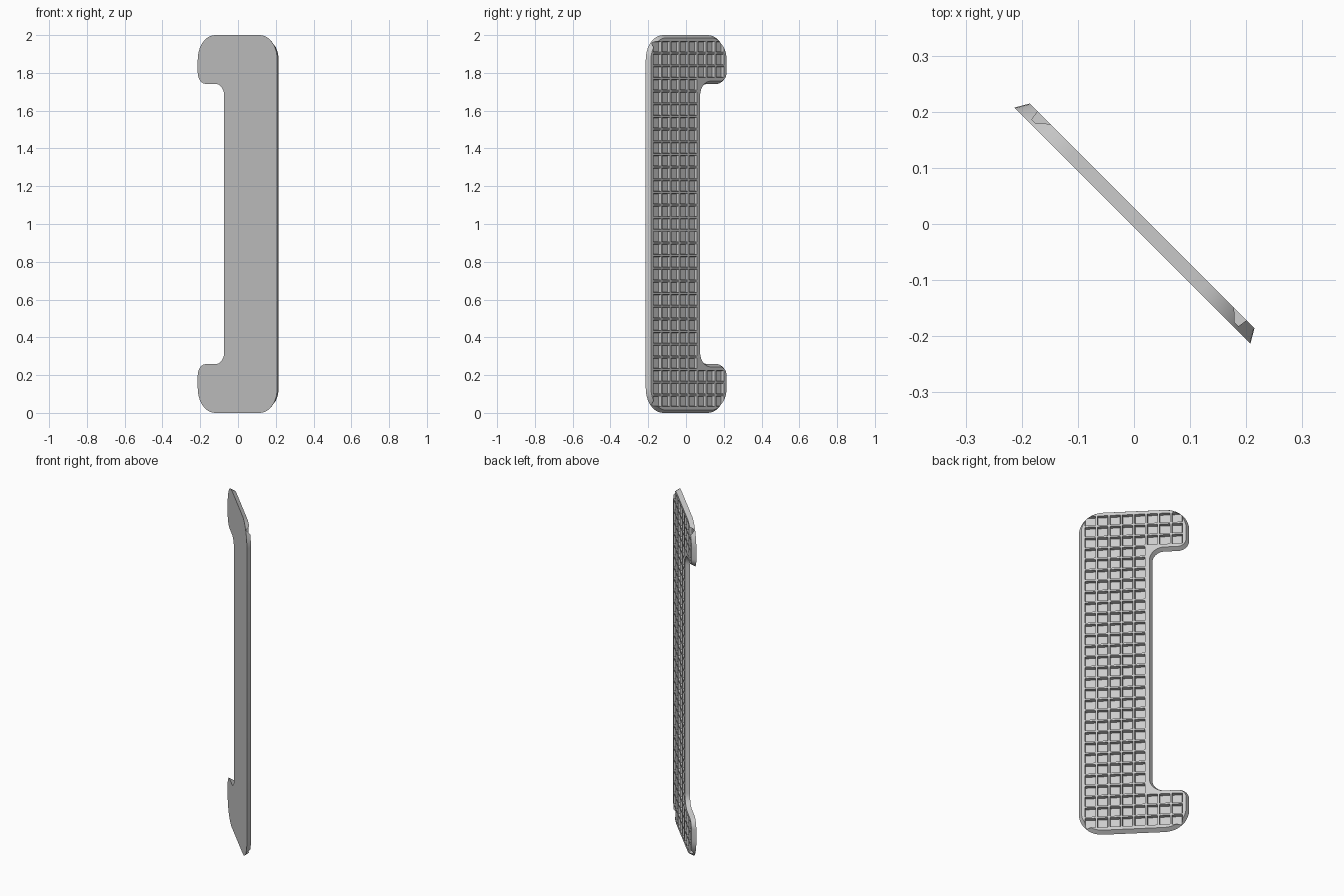
import bpy, bmesh, math
from mathutils import Vector

cube = bpy.data.objects.get("Cube")
if cube:
    bpy.data.objects.remove(cube)

FRONT, BACK = -0.004, 0.0207   # plate faces, measured along its normal
DRAFT = 0.0145                 # how far the back outline is drawn in
PITCH = 0.067                  # pocket spacing
DEPTH = 0.018

grey = bpy.data.materials.new("light grey")
grey.use_nodes = True
grey.diffuse_color = (0.6, 0.6, 0.6, 1)
grey.node_tree.nodes["Principled BSDF"].inputs["Base Color"].default_value = (0.6, 0.6, 0.6, 1)


def place(s, n, z):
    """Plate coordinates (along, normal, up) turned 45 degrees."""
    return Vector(((s + n) / math.sqrt(2), (n - s) / math.sqrt(2), z))


def make_object(name, bm):
    bmesh.ops.recalc_face_normals(bm, faces=bm.faces)
    mesh = bpy.data.meshes.new(name)
    bm.to_mesh(mesh)
    bm.free()
    mesh.materials.append(grey)
    obj = bpy.data.objects.new(name, mesh)
    bpy.context.collection.objects.link(obj)
    return obj


def loft(bm, lower, upper):
    """Closed solid between two matching loops."""
    a = [bm.verts.new(p) for p in lower]
    b = [bm.verts.new(p) for p in upper]
    bm.faces.new(a)
    bm.faces.new(b[::-1])
    for i in range(len(a)):
        j = (i + 1) % len(a)
        bm.faces.new((a[i], a[j], b[j], b[i]))


# Bracket outline: (along, up, corner radius), counter-clockwise
END, STEM = 0.2975, -0.099
CORNERS = [(-END, 0, 0.13), (END, 0, 0.13), (END, 2, 0.13), (-END, 2, 0.13),
           (-END, 1.742, 0.06), (STEM, 1.742, 0.065),
           (STEM, 0.258, 0.065), (-END, 0.258, 0.06)]


def outline(inset, n, steps=10):
    points = []
    for i, (s, z, r) in enumerate(CORNERS):
        p = Vector((s, z))
        to_prev = (Vector(CORNERS[i - 1][:2]) - p).normalized()
        to_next = (Vector(CORNERS[(i + 1) % len(CORNERS)][:2]) - p).normalized()
        centre = p + r * (to_prev + to_next)
        convex = to_next.x * to_prev.y - to_next.y * to_prev.x > 0
        radius = r - inset if convex else r + inset
        for k in range(steps + 1):
            t = k / steps * math.pi / 2
            q = centre - radius * (to_next * math.cos(t) + to_prev * math.sin(t))
            points.append(place(q.x, n, q.y))
    return points


# Bracket plate with drafted edges
bm = bmesh.new()
loft(bm, outline(0, FRONT), outline(DRAFT, BACK))
plate = make_object("bracket_plate", bm)


def square(s, z, half, n):
    return [place(s + a * half, n, z + b * half)
            for a, b in ((-1, -1), (1, -1), (1, 1), (-1, 1))]


# Grid of tapered pockets: five columns on the stem, eight on the arms
bm = bmesh.new()
for row in range(29):
    columns = 8 if row < 3 or row > 25 else 5
    for col in range(columns):
        s, z = (3.5 - col) * PITCH, 1 + (row - 14) * PITCH
        loft(bm, square(s, z, 0.026, BACK - DEPTH), square(s, z, 0.029, BACK + 0.003))
cutter = make_object("pocket_cutter", bm)
cutter.hide_render = True

cut = plate.modifiers.new("pockets", 'BOOLEAN')
cut.operation = 'DIFFERENCE'
cut.solver = 'EXACT'
cut.object = cutter

# Apply the cut and drop the cutter
bpy.context.view_layer.objects.active = plate
plate.select_set(True)
bpy.ops.object.modifier_apply(modifier="pockets")
bpy.data.objects.remove(cutter)
bpy.ops.object.shade_smooth_by_angle(angle=math.radians(25))
